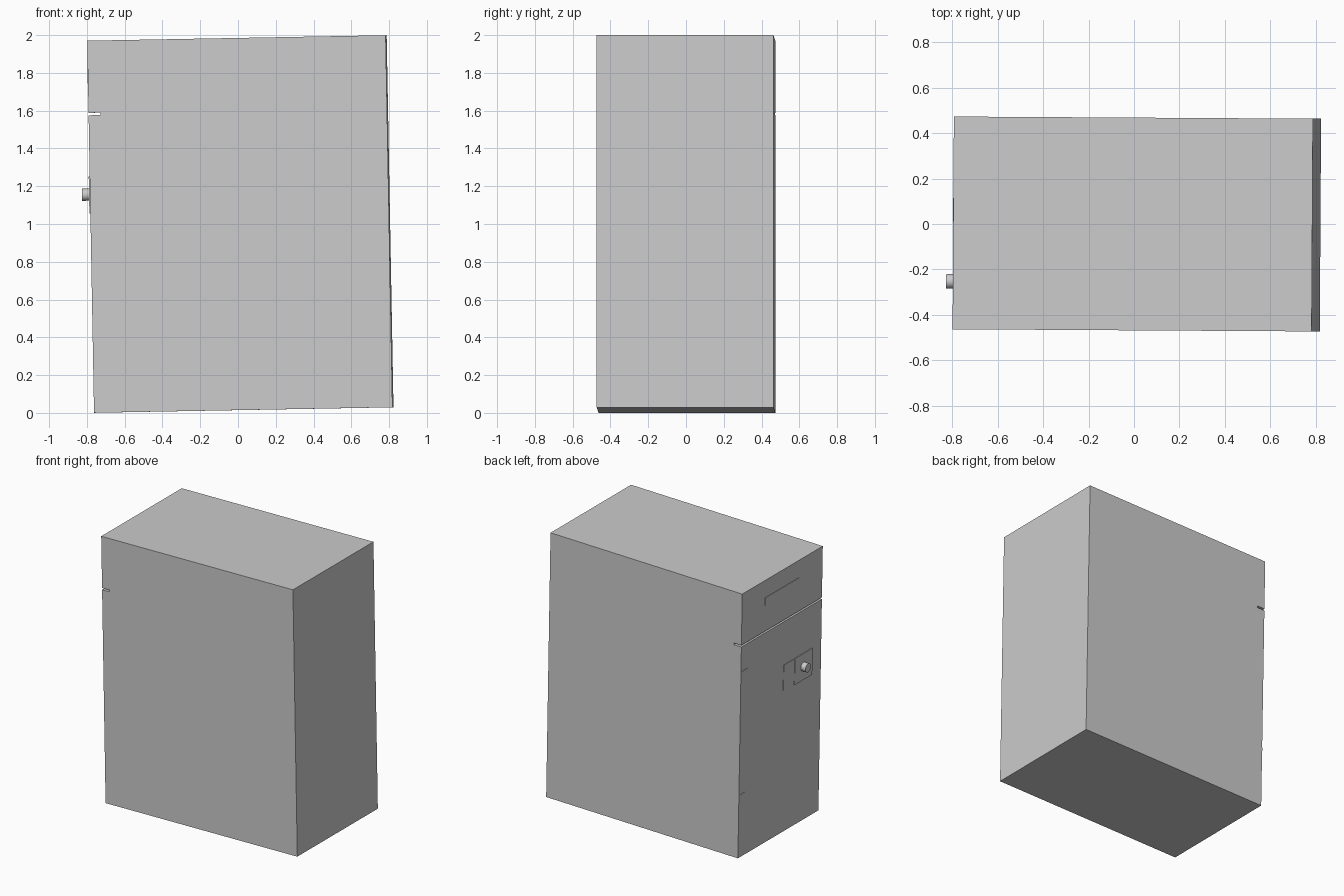
import bpy, bmesh, math
from mathutils import Matrix, Vector

if "Cube" in bpy.data.objects:
    bpy.data.objects.remove(bpy.data.objects["Cube"])

# Whole fridge leans slightly; every part is built upright around its centre, then placed
LEAN = (Matrix.Translation((0.0125, 0, 1.0))
        @ Matrix.Rotation(-0.006, 4, 'Z') @ Matrix.Rotation(-0.0183, 4, 'Y'))
HX, HY, HZ = 0.79, 0.468, 0.985
FACE = -HX


def finish(name, bm):
    bmesh.ops.recalc_face_normals(bm, faces=bm.faces)
    me = bpy.data.meshes.new(name)
    bm.to_mesh(me)
    bm.free()
    ob = bpy.data.objects.new(name, me)
    bpy.context.collection.objects.link(ob)
    ob.matrix_world = LEAN
    return ob


def panel(name, y0, y1, z0, z1, proud, depth=0.01):
    """Thin box on the door face; z is measured up from the base."""
    bm = bmesh.new()
    size = Vector((depth + proud, y1 - y0, z1 - z0))
    mid = Vector((FACE + (depth - proud) / 2, (y0 + y1) / 2, (z0 + z1) / 2 - HZ))
    bmesh.ops.create_cube(bm, size=1, matrix=Matrix.Translation(mid) @ Matrix.Diagonal(size.to_4d()))
    return finish(name, bm)


# Cabinet with the door gap cut through its profile
gap0, gap1, gap_in = 1.575 - HZ, 1.588 - HZ, FACE + 0.062
profile = [(-HX, -HZ), (HX, -HZ), (HX, HZ), (-HX, HZ),
           (-HX, gap1), (gap_in, gap1), (gap_in, gap0), (-HX, gap0)]
bm = bmesh.new()
face = bm.faces.new([bm.verts.new((x, -HY, z)) for x, z in profile])
ext = bmesh.ops.extrude_face_region(bm, geom=[face])
bmesh.ops.translate(bm, vec=(0, 2 * HY, 0),
                    verts=[v for v in ext['geom'] if isinstance(v, bmesh.types.BMVert)])
finish("cabinet", bm)

# Upper door panel, latch plates and hinges
panel("upper_door_panel", -0.2, 0.2, 1.74, 1.84, 0.003)
panel("latch_back_plate", -0.36, -0.03, 1.06, 1.25, 0.003)
panel("latch_front_plate", -0.36, -0.155, 1.055, 1.252, 0.006)
for i, z in enumerate((0.47, 1.39)):
    panel(f"hinge_{i + 1}", 0.39, HY, z - 0.03, z, 0.002)

# Round door knob
bm = bmesh.new()
bmesh.ops.create_cone(bm, cap_ends=True, segments=32, radius1=0.032, radius2=0.032, depth=0.06,
                      matrix=Matrix.Translation((FACE - 0.014, -0.257, 1.155 - HZ))
                      @ Matrix.Rotation(math.pi / 2, 4, 'Y'))
knob = finish("door_knob", bm)
bpy.context.view_layer.objects.active = knob
knob.select_set(True)
bpy.ops.object.shade_smooth_by_angle(angle=math.radians(30))
